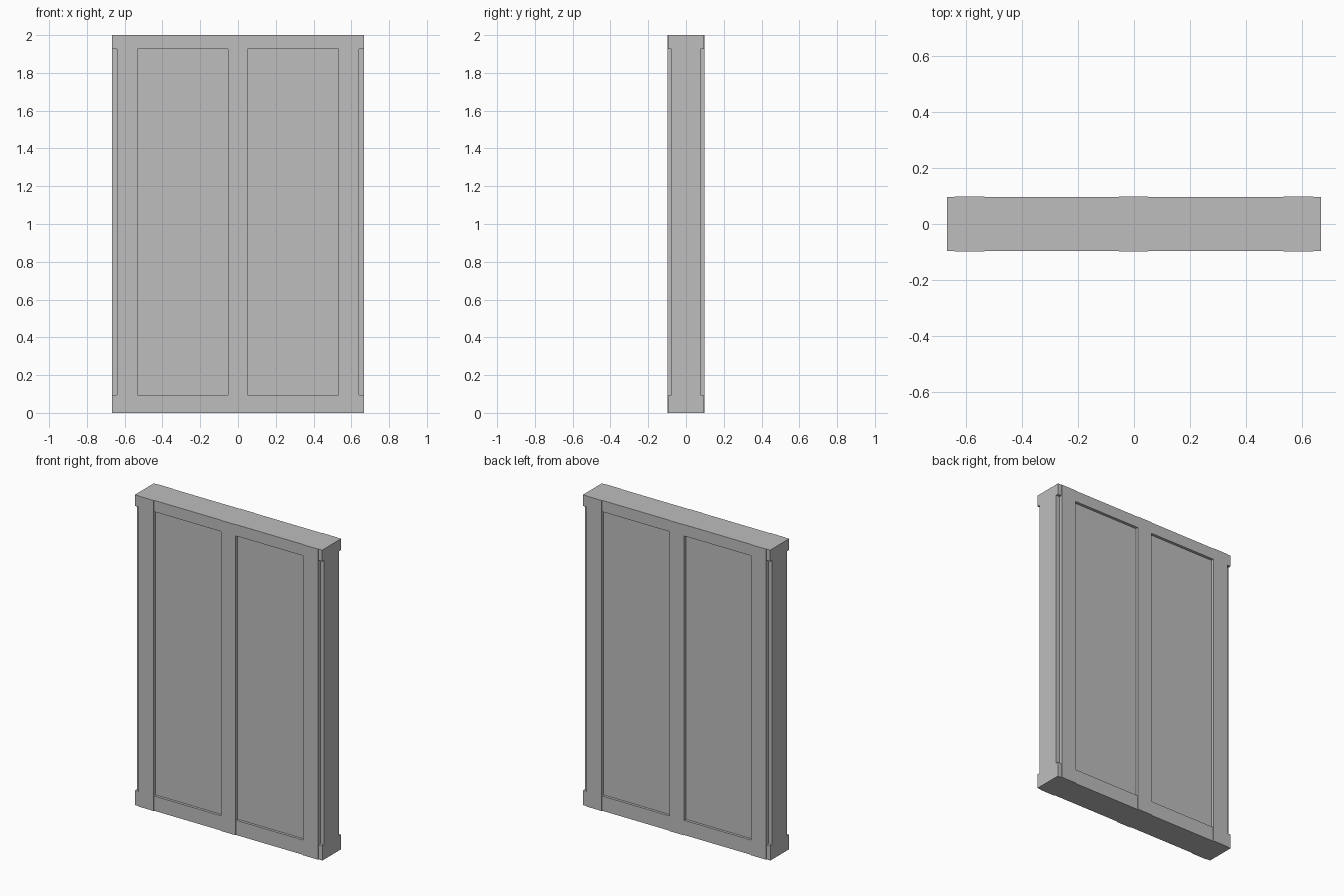
import bpy

default_cube = bpy.data.objects.get("Cube")
if default_cube:
    bpy.data.objects.remove(default_cube, do_unlink=True)

# Single flat grey for the whole wall
grey = (0.515, 0.515, 0.515, 1.0)
plaster = bpy.data.materials.new("plain grey")
plaster.use_nodes = True
plaster.diffuse_color = grey
plaster.node_tree.nodes["Principled BSDF"].inputs["Base Color"].default_value = grey

HALF_WIDTH = 0.667
HEIGHT = 2.0
RAIL_LOW, RAIL_HIGH = 0.095, 1.927


def box(name, x, half_depth, z):
    """Box spanning x and z ranges, centred on y = 0."""
    bpy.ops.mesh.primitive_cube_add(
        size=1, location=(sum(x) / 2, 0, sum(z) / 2))
    part = bpy.context.object
    part.name = name
    part.scale = (x[1] - x[0], 2 * half_depth, z[1] - z[0])
    bpy.ops.object.transform_apply(location=False, rotation=False, scale=True)
    part.data.materials.append(plaster)
    return part


# Recessed infill, showing on both faces and at the ends
box("recessed_panel", (-HALF_WIDTH, HALF_WIDTH), 0.077, (RAIL_LOW, RAIL_HIGH))

# Horizontal rails across the full width
box("bottom_rail", (-HALF_WIDTH, HALF_WIDTH), 0.0935, (0, RAIL_LOW))
box("top_rail", (-HALF_WIDTH, HALF_WIDTH), 0.0955, (RAIL_HIGH, HEIGHT))

# Vertical posts standing slightly proud of the rails
posts = {"right_post": (-0.64, -0.533),
         "middle_post": (-0.053, 0.05),
         "left_post": (0.533, 0.64)}
for name, span in posts.items():
    box(name, span, 0.0985, (0, HEIGHT))
